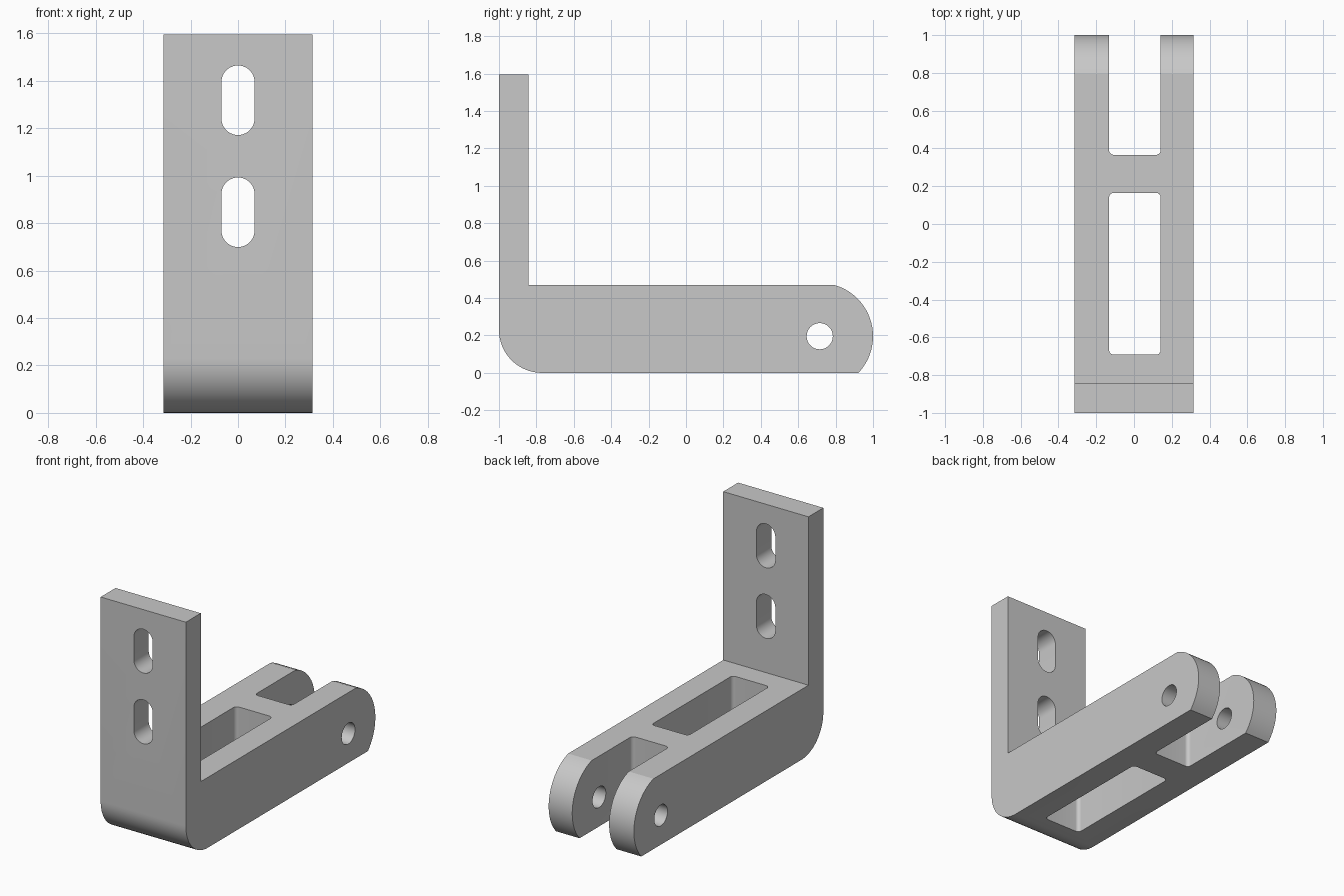
import bpy, bmesh
from math import pi, sin, cos, atan2, sqrt, radians
from mathutils import Vector

old = bpy.data.objects.get("Cube")
if old:
    bpy.data.objects.remove(old, do_unlink=True)

grey = bpy.data.materials.new("matte grey")
grey.use_nodes = True
colour = (0.58, 0.58, 0.58, 1)
grey.diffuse_color = colour
grey.node_tree.nodes["Principled BSDF"].inputs["Base Color"].default_value = colour


def arc(u, v, r, start, end, steps):
    """Points on a circular arc, both ends included."""
    return [(u + r * cos(start + (end - start) * i / steps),
             v + r * sin(start + (end - start) * i / steps)) for i in range(steps + 1)]


def rounded_rect(u0, u1, v0, v1, r):
    """Counter-clockwise rectangle with rounded corners."""
    corners = [(u1 - r, v1 - r), (u0 + r, v1 - r), (u0 + r, v0 + r), (u1 - r, v0 + r)]
    return [p for k, (u, v) in enumerate(corners)
            for p in arc(u, v, r, k * pi / 2, (k + 1) * pi / 2, 10)]


def prism(name, outline, axis, low, high):
    """Extrude a flat outline along the x, y or z axis."""
    place = {"x": lambda u, v, w: (w, u, v),
             "y": lambda u, v, w: (u, w, v),
             "z": lambda u, v, w: (u, v, w)}[axis]
    bm = bmesh.new()
    face = bm.faces.new([bm.verts.new(place(u, v, low)) for u, v in outline])
    grown = bmesh.ops.extrude_face_region(bm, geom=[face])
    verts = [g for g in grown["geom"] if isinstance(g, bmesh.types.BMVert)]
    bmesh.ops.translate(bm, verts=verts, vec=Vector(place(0, 0, high - low)))
    bmesh.ops.remove_doubles(bm, verts=bm.verts, dist=1e-5)
    bmesh.ops.recalc_face_normals(bm, faces=bm.faces)
    mesh = bpy.data.meshes.new(name)
    bm.to_mesh(mesh)
    bm.free()
    mesh.materials.append(grey)
    obj = bpy.data.objects.new(name, mesh)
    bpy.context.collection.objects.link(obj)
    return obj


# L-shaped side profile with a rounded heel and a rounded arm end
half_width, height, arm_top, plate_back = 0.315, 1.595, 0.47, -0.843
pivot_y, pivot_z, end_r, heel_r = 0.715, 0.196, 0.285, 0.23
rise, drop = arm_top - pivot_z, pivot_z
a_low = atan2(-drop, sqrt(end_r ** 2 - drop ** 2))
a_high = atan2(rise, sqrt(end_r ** 2 - rise ** 2))
profile = arc(heel_r - 1, heel_r, heel_r, pi, 1.5 * pi, 16)
profile += arc(pivot_y, pivot_z, end_r, a_low, a_high, 24)
profile += [(plate_back, arm_top), (plate_back, height), (-1, height)]
bracket = prism("angle_bracket", profile, "x", -half_width, half_width)

# Openings: two plate slots, arm window, fork gap and pivot hole
cutters = [prism("plate_slot_cutter", rounded_rect(-0.07, 0.07, z, z + 0.293, 0.0699),
                 "y", -1.2, -0.7) for z in (0.699, 1.171)]
cutters += [prism("arm_opening_cutter", rounded_rect(-0.132, 0.141, y0, y1, 0.025),
                  "z", -0.2, 0.7) for y0, y1 in ((-0.692, 0.165), (0.366, 1.3))]
cutters.append(prism("pivot_hole_cutter",
                     arc(pivot_y, pivot_z, 0.07, 0, 2 * pi, 40)[:-1], "x", -0.5, 0.5))

bpy.ops.object.select_all(action="DESELECT")
bpy.context.view_layer.objects.active = bracket
bracket.select_set(True)
for cutter in cutters:
    cutter.hide_render = True
    cut = bracket.modifiers.new(cutter.name, "BOOLEAN")
    cut.operation = "DIFFERENCE"
    cut.solver = "EXACT"
    cut.object = cutter
    bpy.ops.object.modifier_apply(modifier=cut.name)
    bpy.data.objects.remove(cutter, do_unlink=True)

# Smooth curved walls, crisp edges
bpy.ops.object.shade_smooth_by_angle(angle=radians(14))
